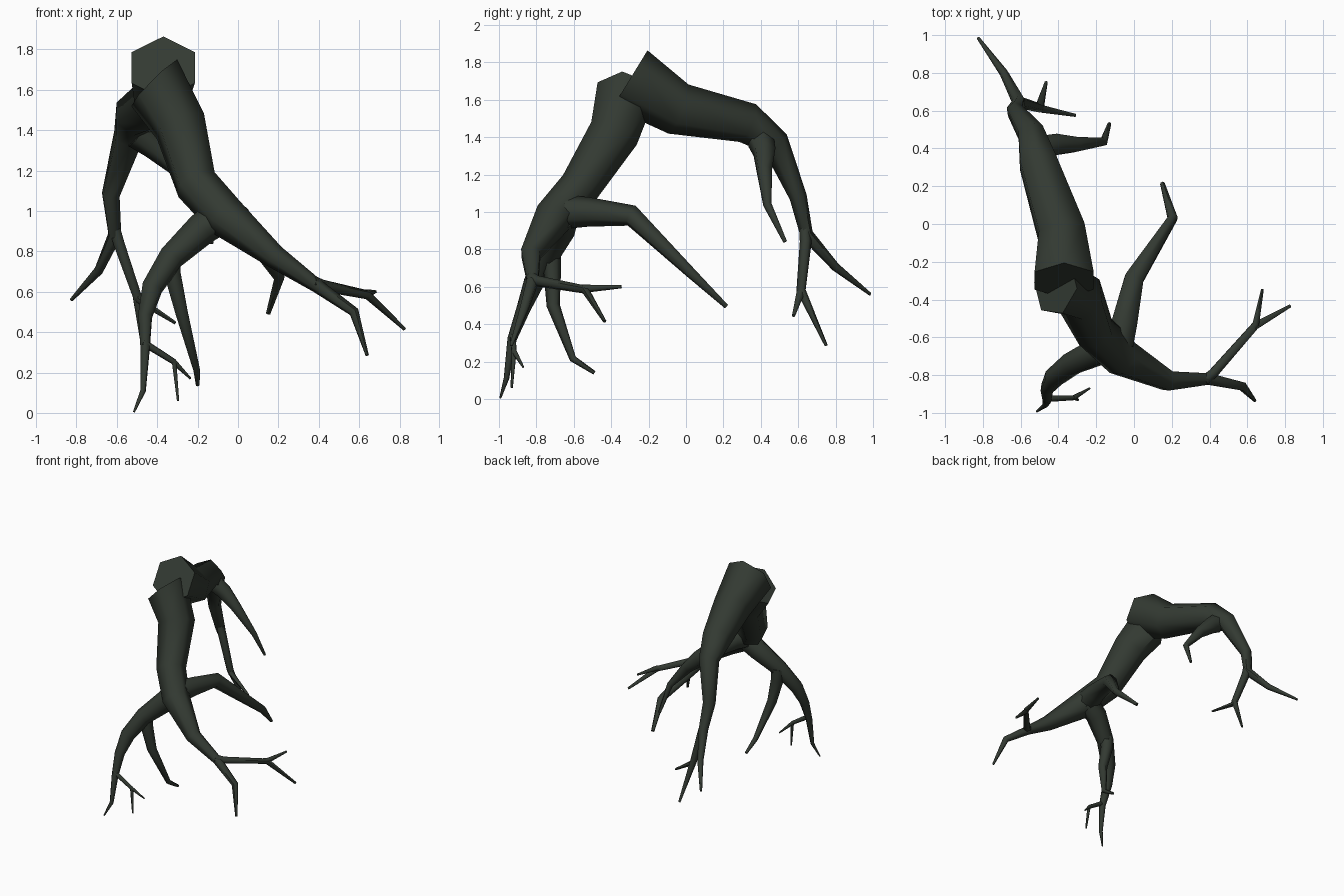
import bpy, bmesh, math
from mathutils import Vector

bark = bpy.data.materials.new("dark green bark")
bark.diffuse_color = (0.033, 0.042, 0.032, 1)


def limb(name, pts, start=None, sides=6):
    """Tapered six-sided tube through (x, y, z, radius) points, flat caps."""
    P = [Vector(p[:3]) for p in pts]
    n = len(P)
    bm = bmesh.new()
    rings, ref = [], None
    for i in range(n):
        a = (P[i] - P[i - 1]).normalized() if i else None
        b = (P[i + 1] - P[i]).normalized() if i < n - 1 else None
        t = ((a or b) + (b or a)).normalized()
        if i == 0 and start:
            t = Vector(start).normalized()
        if ref is None:
            ref = Vector((0, 0, 1)) if abs(t.z) < 0.9 else Vector((0, 1, 0))
        ref = (ref - t * ref.dot(t)).normalized()
        side = t.cross(ref)
        r = pts[i][3] * 1.05
        ring = []
        for k in range(sides):
            ang = math.tau * k / sides
            ring.append(bm.verts.new(P[i] + ref * (r * math.cos(ang)) + side * (r * math.sin(ang))))
        rings.append(ring)
    for u, v in zip(rings, rings[1:]):
        for k in range(sides):
            j = (k + 1) % sides
            bm.faces.new((u[k], u[j], v[j], v[k])).smooth = True
    bm.faces.new(rings[0][::-1])
    bm.faces.new(rings[-1])
    bmesh.ops.recalc_face_normals(bm, faces=bm.faces)
    me = bpy.data.meshes.new(name)
    bm.to_mesh(me)
    bm.free()
    me.materials.append(bark)
    ob = bpy.data.objects.new(name, me)
    bpy.context.collection.objects.link(ob)
    # keep the cap rims sharp
    bpy.context.view_layer.objects.active = ob
    bpy.ops.object.select_all(action='DESELECT')
    ob.select_set(True)
    bpy.ops.object.shade_smooth_by_angle(angle=math.radians(61))


# rear trunk and its branches
limb("rear_trunk", [(-.37, -.30, 1.71, .172), (-.385, -.04, 1.55, .135), (-.51, .33, 1.475, .105),
                    (-.545, .48, 1.365, .073), (-.63, .60, 1.08, .045), (-.61, .645, .88, .034),
                    (-.69, .80, .705, .022), (-.825, .985, .56, .008)], start=(0, .85, -.52))
limb("rear_lower_branch", [(-.615, .635, .93, .03), (-.59, .64, .84, .03), (-.50, .615, .58, .024),
                           (-.465, .75, .285, .008)])
limb("rear_lower_twig", [(-.51, .62, .61, .02), (-.49, .61, .56, .02), (-.31, .575, .445, .008)])
limb("rear_inner_branch", [(-.50, .40, 1.38, .07), (-.42, .42, 1.32, .06), (-.31, .42, 1.22, .042),
                           (-.16, .435, 1.04, .022), (-.13, .53, .84, .01)])

# front trunk running out to the right
limb("front_trunk", [(-.415, -.325, 1.635, .155), (-.285, -.385, 1.42, .13), (-.205, -.57, 1.13, .105),
                     (-.06, -.71, .97, .10), (.18, -.83, .775, .056), (.39, -.82, .63, .033),
                     (.575, -.86, .50, .024), (.64, -.935, .285, .008)], start=(.7, -.1, -.7))
limb("right_branch", [(.37, -.83, .65, .03), (.42, -.79, .63, .028), (.64, -.54, .585, .022),
                      (.825, -.435, .415, .009)])
limb("right_twig", [(.62, -.56, .59, .02), (.645, -.53, .59, .02), (.68, -.345, .60, .008)])

# branch reaching backwards under the arch
limb("back_branch", [(-.08, -.63, 1.0, .085), (-.05, -.52, 1.0, .075), (.00, -.29, .98, .055),
                     (.205, .03, .67, .027), (.15, .215, .495, .012)])

# left leg with its side branches
limb("left_leg", [(-.08, -.66, .98, .085), (-.18, -.67, .91, .078), (-.33, -.74, .77, .062),
                  (-.425, -.815, .62, .052), (-.46, -.87, .48, .036), (-.46, -.93, .32, .024),
                  (-.47, -.96, .11, .014), (-.515, -.993, .005, .005)])
limb("left_leg_twig", [(-.47, -.93, .35, .018), (-.44, -.925, .33, .017), (-.32, -.92, .255, .014),
                       (-.235, -.87, .17, .005)])
limb("left_leg_twig_tip", [(-.325, -.92, .265, .012), (-.315, -.92, .24, .012), (-.297, -.932, .06, .006)])
limb("inner_leg", [(-.33, -.72, .78, .05), (-.325, -.715, .69, .045), (-.28, -.71, .50, .034),
                   (-.205, -.605, .215, .018), (-.20, -.49, .14, .01)])
